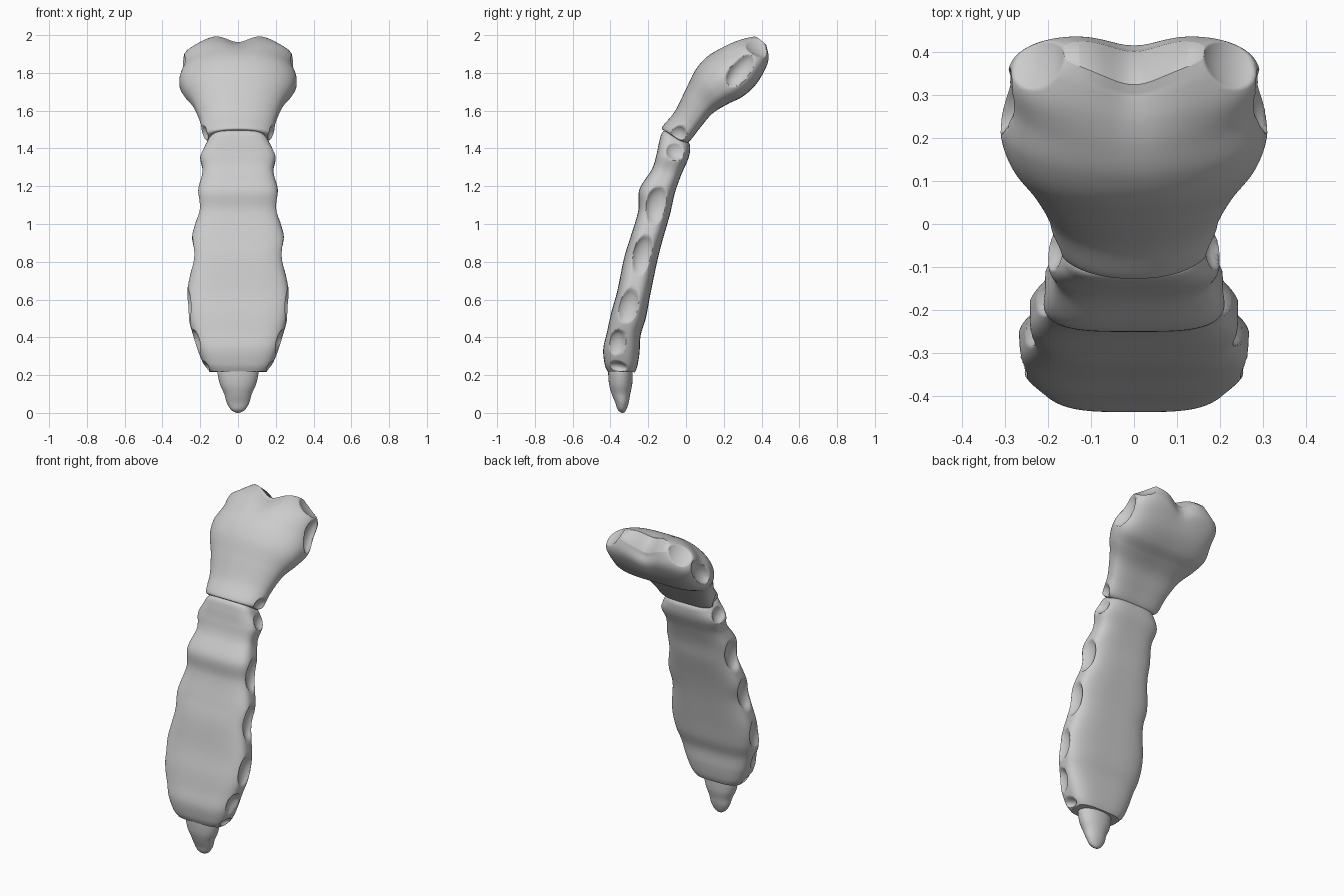
import bpy, bmesh, math
from mathutils import Vector

SEG = 144   # points round each cross-section
SUB = 12    # rings between two profile rows


def spline(rows):
    """Catmull-Rom through the profile rows."""
    p = [rows[0]] + rows + [rows[-1]]
    out = []
    for i in range(1, len(p) - 2):
        for s in range(SUB):
            t = s / SUB
            out.append([0.5 * (2 * b + (c - a) * t + (2 * a - 5 * b + 4 * c - d) * t * t
                               + (3 * b - a - 3 * c + d) * t ** 3)
                        for a, b, c, d in zip(p[i - 1], p[i], p[i + 1], p[i + 2])])
    out.append(list(rows[-1]))
    return out


def spow(v, e):
    return math.copysign(abs(v) ** e, v)


def carve(co, notch):
    """Press a mirrored ellipsoidal facet into the surface along its normal."""
    c, n, a, rn, ra, rb = notch
    side = -1 if co.x < 0 else 1
    n, a = Vector(n).normalized(), Vector(a).normalized()
    a = (a - n * a.dot(n)).normalized()
    d = Vector((abs(co.x), co.y, co.z)) - Vector(c)
    u, v, h = d.dot(a) / ra, d.dot(n.cross(a)) / rb, d.dot(n)
    k = 1 - u * u - v * v
    if k > 0:
        low = -rn * math.sqrt(k)
        if low < h:
            d += n * (low - h) + Vector(c)
            return Vector((side * max(d.x, 0), d.y, d.z))
    return co


def loft(name, rows, power, hollow=0, notches=(), shape=None, sweep=0):
    """Rows: front y, front z, back y, back z, half width. Sweep bends the sides back."""
    bm = bmesh.new()
    rings = []
    for yf, zf, yb, zb, w in spline(rows):
        f, b = Vector((0, yf, zf)), Vector((0, yb, zb))
        mid, half = (f + b) / 2, (f - b) / 2
        ring = []
        for i in range(SEG):
            t = 2 * math.pi * i / SEG
            c, s = spow(math.cos(t), 2 / power), spow(math.sin(t), 2 / power)
            co = mid + half * (s - sweep * c * c) + Vector((w * c, 0, 0))
            if s > 0:
                co -= half.normalized() * hollow * s * (1 - c * c)
            if shape:
                co = shape(co)
            for notch in notches:
                co = carve(co, notch)
            ring.append(bm.verts.new(co))
        rings.append(ring)
    for r, q in zip(rings, rings[1:]):
        for i in range(SEG):
            j = (i + 1) % SEG
            bm.faces.new((r[i], r[j], q[j], q[i]))
    # close both ends by bridging front to back
    for ring in (rings[0], rings[-1]):
        for i in range(SEG // 2):
            quad = [ring[i], ring[i + 1], ring[(SEG - i - 1) % SEG], ring[(SEG - i) % SEG]]
            quad = list(dict.fromkeys(quad))
            if len(quad) > 2:
                bm.faces.new(quad)
    bmesh.ops.recalc_face_normals(bm, faces=bm.faces)
    me = bpy.data.meshes.new(name)
    bm.to_mesh(me)
    bm.free()
    ob = bpy.data.objects.new(name, me)
    bpy.context.collection.objects.link(ob)
    bpy.context.view_layer.objects.active = ob
    ob.select_set(True)
    bpy.ops.object.shade_smooth_by_angle(angle=math.radians(50))
    ob.select_set(False)


def rib(x, y, z, ry, rz):
    return ((x + 0.02, y, z), (1, 0, 0), (0, 0.25, 1), 0.05, rz * 1.08, ry * 1.08)


# long middle plate with wavy front and rib facets
body = [
    (-0.10, 1.505, -0.01, 1.45, 0.10), (-0.13, 1.485, 0.015, 1.43, 0.145),
    (-0.145, 1.44, 0.022, 1.40, 0.17),
    (-0.16, 1.37, 0.012, 1.345, 0.20), (-0.185, 1.29, -0.025, 1.26, 0.188),
    (-0.25, 1.185, -0.06, 1.16, 0.213), (-0.257, 1.07, -0.085, 1.05, 0.212),
    (-0.298, 0.93, -0.125, 0.91, 0.246), (-0.332, 0.82, -0.155, 0.79, 0.24),
    (-0.367, 0.65, -0.19, 0.62, 0.27),
    (-0.40, 0.53, -0.213, 0.50, 0.264), (-0.422, 0.43, -0.24, 0.41, 0.24),
    (-0.442, 0.34, -0.246, 0.32, 0.212), (-0.435, 0.26, -0.257, 0.25, 0.18),
    (-0.42, 0.22, -0.27, 0.215, 0.15),
]
loft("body_plate", body, 3.2, 0.004, [
    rib(0.19, -0.05, 1.40, 0.06, 0.06), rib(0.208, -0.155, 1.105, 0.06, 0.095),
    rib(0.24, -0.23, 0.84, 0.055, 0.10), rib(0.265, -0.31, 0.56, 0.057, 0.10),
    rib(0.222, -0.375, 0.355, 0.053, 0.08), rib(0.172, -0.36, 0.24, 0.055, 0.03),
])


# broad upper plate: dipped top edge, collar and first rib facets
def top_dip(co):
    along = co.y * 0.6 + co.z * 0.8
    t = min(max((along - 1.5) / 0.3, 0), 1)
    k = math.exp(-(co.x / 0.08) ** 2) * t * t
    return co - Vector((0, 0.03, 0.045)) * k


upper = [
    (-0.115, 1.495, -0.01, 1.425, 0.15), (-0.125, 1.515, 0.02, 1.44, 0.185),
    (-0.06, 1.595, 0.075, 1.51, 0.20), (0.0, 1.715, 0.14, 1.585, 0.238),
    (0.05, 1.815, 0.22, 1.635, 0.29), (0.11, 1.885, 0.30, 1.675, 0.312),
    (0.18, 1.935, 0.37, 1.74, 0.295), (0.25, 1.972, 0.42, 1.82, 0.29),
    (0.31, 1.995, 0.44, 1.88, 0.24), (0.355, 2.008, 0.432, 1.945, 0.165),
]
loft("upper_plate", upper, 2.5, 0.0, [
    ((0.322, 0.29, 1.82), (1, 0, 0.05), (0, 0.6, 0.8), 0.06, 0.11, 0.06),
    ((0.25, 0.385, 1.98), (0.6, 0.45, 0.65), (0.145, -0.08, -0.1), 0.07, 0.105, 0.14),
    ((0.205, -0.05, 1.47), (1, 0, -0.1), (0, 0.5, 0.8), 0.05, 0.06, 0.055),
], top_dip, 0.25)

# small pointed lower tip
tip = [
    (-0.41, 0.24, -0.285, 0.245, 0.10), (-0.412, 0.21, -0.282, 0.21, 0.108),
    (-0.407, 0.15, -0.285, 0.15, 0.095), (-0.393, 0.10, -0.295, 0.10, 0.073),
    (-0.375, 0.055, -0.303, 0.055, 0.06), (-0.363, 0.02, -0.315, 0.02, 0.04),
    (-0.348, 0.004, -0.325, 0.004, 0.018), (-0.338, 0.0, -0.335, 0.0, 0.004),
]
loft("lower_tip", tip, 2.1)
